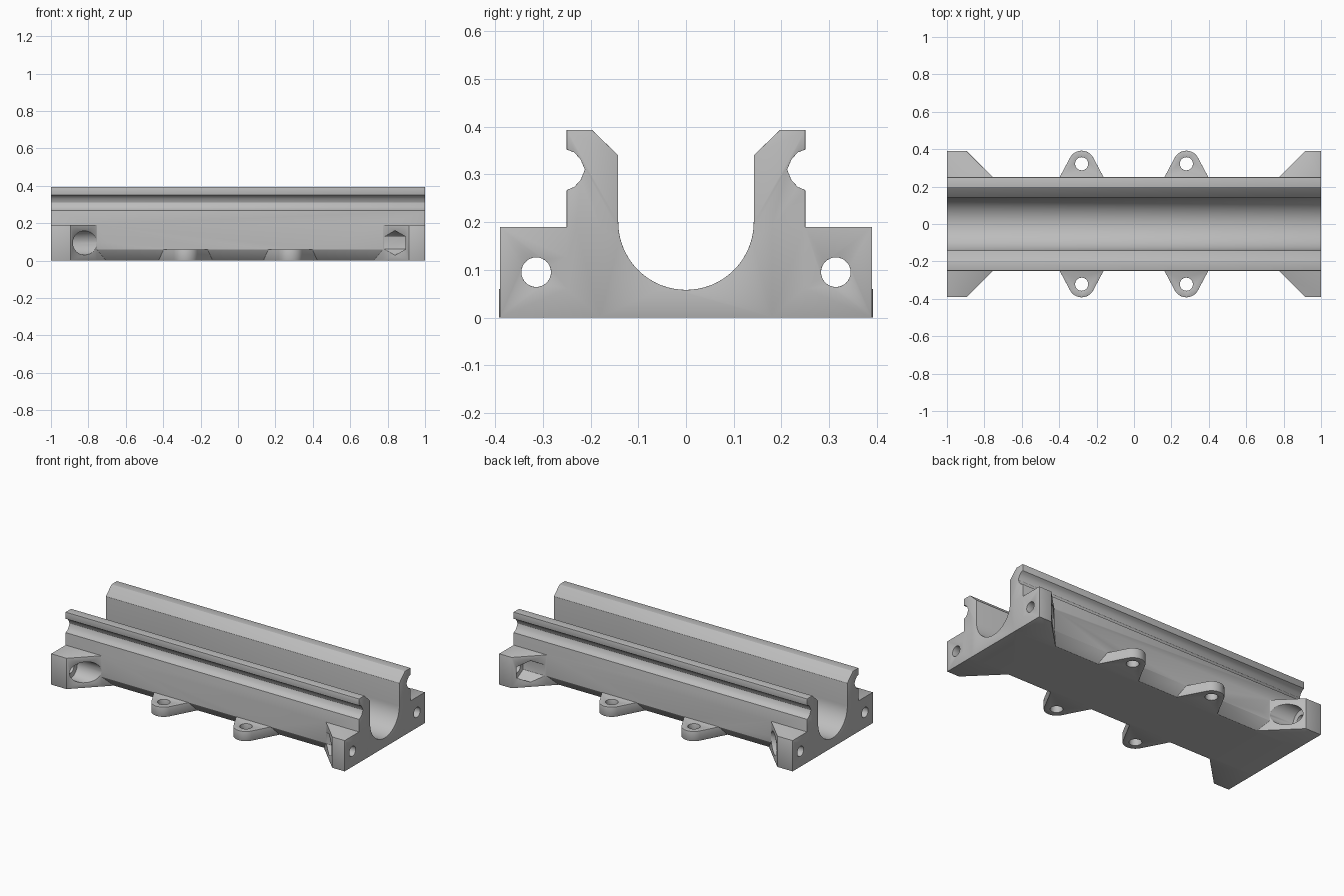
import bpy, math
from math import sin, cos, pi, radians
from mathutils import Vector

cube = bpy.data.objects.get("Cube")
if cube:
    bpy.data.objects.remove(cube, do_unlink=True)

gray = bpy.data.materials.new("plain gray")
gray.use_nodes = True
gray.diffuse_color = (0.5, 0.5, 0.5, 1)
gray.node_tree.nodes["Principled BSDF"].inputs["Base Color"].default_value = (0.5, 0.5, 0.5, 1)


def prism(name, outline, lo, hi, axis):
    """Extrude a 2D outline: (y, z) along x, or (x, y) along z."""
    place = (lambda p, d: (d, p[0], p[1])) if axis == "X" else (lambda p, d: (p[0], p[1], d))
    area = sum(a[0] * b[1] - b[0] * a[1] for a, b in zip(outline, outline[1:] + outline[:1]))
    if area < 0:
        outline = outline[::-1]
    n = len(outline)
    verts = [place(p, d) for d in (lo, hi) for p in outline]
    faces = [list(range(n))[::-1], list(range(n, 2 * n))]
    faces += [[i, (i + 1) % n, (i + 1) % n + n, i + n] for i in range(n)]
    mesh = bpy.data.meshes.new(name)
    mesh.from_pydata(verts, [], faces)
    mesh.materials.append(gray)
    obj = bpy.data.objects.new(name, mesh)
    bpy.context.collection.objects.link(obj)
    return obj


def arc(cx, cy, r, start, end, steps):
    angles = [radians(start + (end - start) * i / steps) for i in range(steps + 1)]
    return [(cx + r * cos(a), cy + r * sin(a)) for a in angles]


def ring(cx, cy, r, sides, start=0):
    return arc(cx, cy, r, start, start + 360, sides)[:-1]


def apply(obj, mod):
    bpy.ops.object.select_all(action="DESELECT")
    bpy.context.view_layer.objects.active = obj
    obj.select_set(True)
    bpy.ops.object.modifier_apply(modifier=mod.name)


def combine(obj, tool, operation):
    mod = obj.modifiers.new("combine", "BOOLEAN")
    mod.operation, mod.solver, mod.object = operation, "EXACT", tool
    apply(obj, mod)
    bpy.data.objects.remove(tool, do_unlink=True)


# Rail section: undercut foot, side groove, sloped lip and round channel
groove = [(0.25, 0.267), (0.234, 0.274), (0.221, 0.288), (0.212, 0.31),
          (0.221, 0.331), (0.234, 0.346), (0.25, 0.352)]
side = [(0.2, 0), (0.25, 0.06)] + groove + [(0.25, 0.393), (0.197, 0.393), (0.142, 0.34)]
channel = arc(0, 0.2, 0.142, 0, -180, 40)
rail = prism("channel_rail", side + channel + [(-y, z) for y, z in reversed(side)], -1, 1, "X")

for s in (-1, 1):
    # End ears, sloped toward the middle
    for end, tip, root in ((-1, 0.895, 0.755), (1, 0.915, 0.775)):
        plan = [(1, 0.18), (1, 0.39), (tip, 0.39), (root, 0.25), (root - 0.07, 0.18)]
        ear = prism("ear", [(end * x, s * y) for x, y in plan], 0, 0.19, "Z")
        combine(rail, ear, "UNION")
    # Rounded mounting tabs
    for cx in (-0.28, 0.28):
        plan = [(cx + 0.155, s * 0.18)]
        plan += [(cx + x, s * (0.322 + y)) for x, y in arc(0, 0, 0.07, 28, 152, 16)]
        plan += [(cx - 0.155, s * 0.18)]
        combine(rail, prism("tab", plan, 0, 0.06, "Z"), "UNION")

for s in (-1, 1):
    # Screw holes in the tabs
    for cx in (-0.28, 0.28):
        combine(rail, prism("tab_hole", ring(cx, s * 0.322, 0.035, 32), -0.1, 0.15, "Z"), "DIFFERENCE")
    # Bolt holes with a round head pocket at one end and a hex nut pocket at the other
    y, z = s * 0.314, 0.095
    for end in (-1, 1):
        hole = prism("bolt_hole", ring(y, z, 0.031, 32), *sorted((end * 0.85, end * 1.1)), "X")
        combine(rail, hole, "DIFFERENCE")
    combine(rail, prism("head_pocket", ring(y, z, 0.064, 40), -0.92, -0.7, "X"), "DIFFERENCE")
    combine(rail, prism("nut_pocket", ring(y, z, 0.066, 6, 30), 0.7, 0.93, "X"), "DIFFERENCE")

# Slightly eased edges
bevel = rail.modifiers.new("eased_edges", "BEVEL")
bevel.width, bevel.segments = 0.004, 2
bevel.limit_method, bevel.angle_limit = "ANGLE", radians(35)
apply(rail, bevel)
bpy.ops.object.shade_smooth_by_angle(angle=radians(30))
